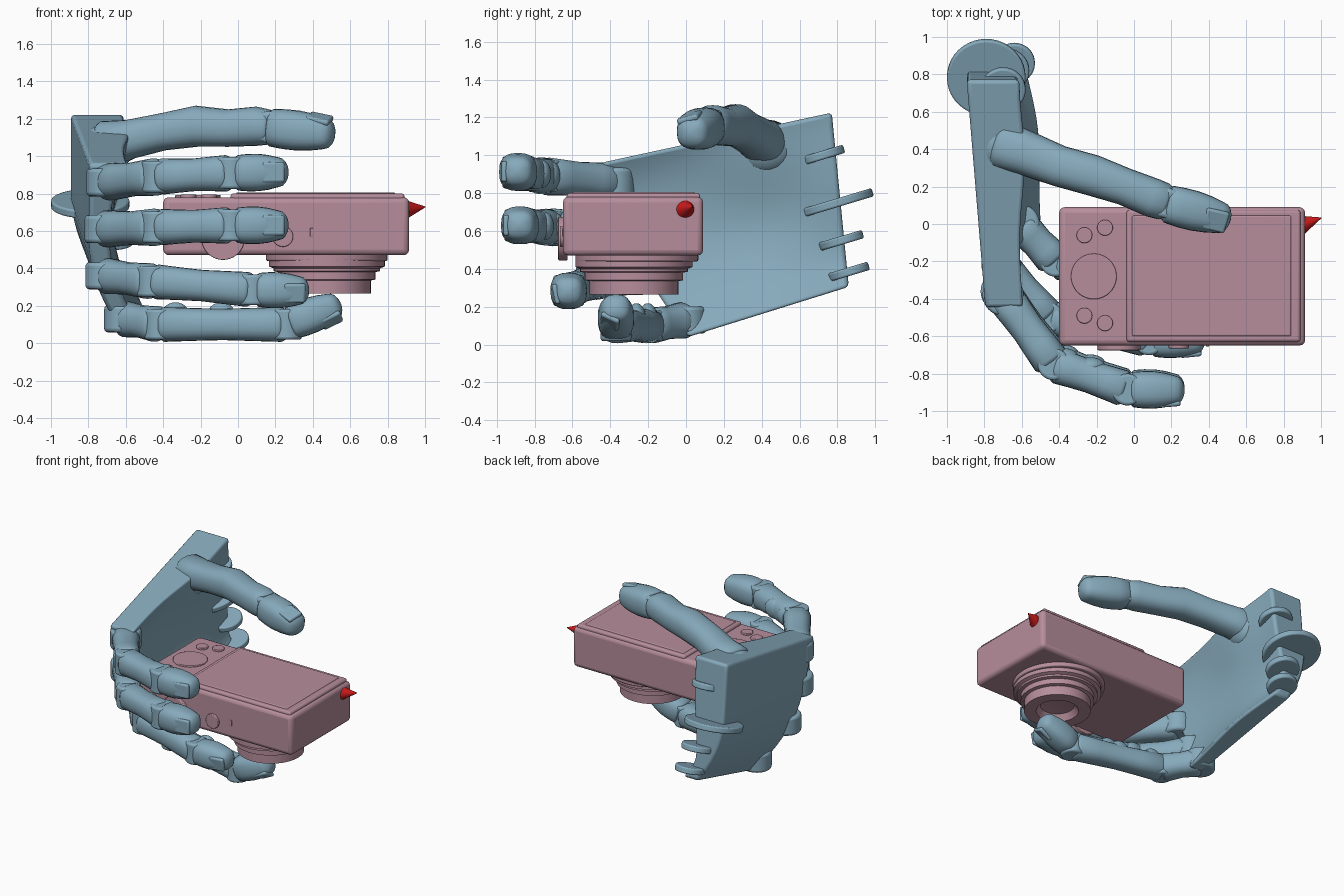
import bpy, bmesh, math
from mathutils import Vector as V, Matrix

if "Cube" in bpy.data.objects:
    bpy.data.objects.remove(bpy.data.objects["Cube"])


def material(name, rgb):
    m = bpy.data.materials.new(name)
    m.diffuse_color = (*rgb, 1)
    m.use_nodes = True
    m.node_tree.nodes["Principled BSDF"].inputs["Base Color"].default_value = m.diffuse_color
    return m


BLUE = material("blue", (0.24, 0.40, 0.50))
PINK = material("pink", (0.47, 0.27, 0.33))
RED = material("red", (0.6, 0.01, 0.01))


def finish(name, bm, mat, bevel=0, angle=35):
    bmesh.ops.recalc_face_normals(bm, faces=bm.faces)
    me = bpy.data.meshes.new(name)
    bm.to_mesh(me)
    bm.free()
    ob = bpy.data.objects.new(name, me)
    bpy.context.collection.objects.link(ob)
    me.materials.append(mat)
    if bevel:
        b = ob.modifiers.new("bevel", "BEVEL")
        b.width, b.segments = bevel, 3
    bpy.ops.object.select_all(action='DESELECT')
    ob.select_set(True)
    bpy.context.view_layer.objects.active = ob
    bpy.ops.object.shade_smooth_by_angle(angle=math.radians(angle))
    return ob


def loft(name, rings, mat, angle=35, bevel=0):
    bm = bmesh.new()
    vs = [[bm.verts.new(p) for p in r] for r in rings]
    n = len(vs[0])
    for a, b in zip(vs, vs[1:]):
        for i in range(n):
            bm.faces.new((a[i], a[(i + 1) % n], b[(i + 1) % n], b[i]))
    bm.faces.new(vs[0])
    bm.faces.new(vs[-1])
    return finish(name, bm, mat, bevel, angle)


def box(name, lo, hi, mat, bevel):
    lo, hi = V(lo), V(hi)
    bm = bmesh.new()
    bmesh.ops.create_cube(bm, size=1)
    for v in bm.verts:
        v.co = (lo + hi) / 2 + V(a * b for a, b in zip(v.co, hi - lo))
    return finish(name, bm, mat, bevel)


def disc(name, c, axis, r, h, mat, r2=None, bevel=0):
    bm = bmesh.new()
    m = Matrix.Translation(c) @ V(axis).to_track_quat('Z', 'Y').to_matrix().to_4x4()
    bmesh.ops.create_cone(bm, cap_ends=True, segments=40, radius1=r,
                          radius2=r if r2 is None else r2, depth=h, matrix=m)
    return finish(name, bm, mat, bevel)


def ellipsoid(name, c, size, mat):
    bm = bmesh.new()
    m = Matrix.Translation(c) @ Matrix.Diagonal((*size, 1))
    bmesh.ops.create_uvsphere(bm, u_segments=24, v_segments=14, radius=1, matrix=m)
    return finish(name, bm, mat, angle=60)


def tube(name, pts, radii, up=(0, 0, 1), ends=(0.4, 0.4), sq=2.4, n=24):
    """Rounded-end tube; radii are (side, up) pairs, ends are cap lengths."""
    pts = [V(p) for p in pts]
    st = []
    for i, p in enumerate(pts):
        t = (pts[min(i + 1, len(pts) - 1)] - pts[max(i - 1, 0)]).normalized()
        st.append((p, t, *radii[i]))

    def cap(s, sign, e):
        p, t, a, b = s
        return [(p + t * sign * e * a * math.sin(w), t, a * math.cos(w), b * math.cos(w))
                for w in map(math.radians, (25, 45, 65, 82))]
    st = cap(st[0], -1, ends[0])[::-1] + st + cap(st[-1], 1, ends[1])
    rings = []
    for p, t, a, b in st:
        s = V(up).cross(t).normalized()
        u = t.cross(s)
        ring = []
        for k in range(n):
            c, d = math.cos(k * math.tau / n), math.sin(k * math.tau / n)
            ring.append(p + s * a * math.copysign(abs(c) ** (2 / sq), c)
                        + u * b * math.copysign(abs(d) ** (2 / sq), d))
        rings.append(ring)
    return loft(name, rings, BLUE, angle=50)


def finger(name, joints, r, back):
    k, p1, p2, tip = [V(j) for j in joints]
    disc(name + "_knuckle", k, (0, 0, 1), r * 1.1, r * 1.5, BLUE, bevel=.02)
    waist = (1, .94, .9, .95, 1.0)
    for part, a, b, s in (("_proximal", k, p1, 1), ("_middle", p1, p2, .97)):
        d = (b - a).normalized()
        a2, b2 = a + d * r * .3, b - d * r * .3
        tube(name + part, [a2.lerp(b2, i / 4) for i in range(5)],
             [(r * w * s, r * w * s) for w in waist])
    # pin joints, soft pads, fingertip and nail
    for j, p in (("_first_joint", p1), ("_second_joint", p2)):
        disc(name + j, p, (0, 0, 1), r * .85, r * 1.7, BLUE, bevel=.015)
    inner = -V(back).normalized()
    for i, f in enumerate((.14, .5)):
        ellipsoid(f"{name}_pad_{i}", p1.lerp(p2, f) + inner * r * .55, (r * .8, r * .5, r * .75), BLUE)
    fingertip(name, p2, tip, r, back)


def fingertip(name, a, tip, r, back):
    a, tip = V(a), V(tip)
    d = (tip - a).normalized()
    a2, b2 = a + d * r * .35, tip - d * r * .55
    tube(name + "_tip", [a2.lerp(b2, i / 4) for i in range(5)],
         [(r * w, r * w) for w in (.95, 1, 1, .93, .8)], ends=(.3, .7), sq=2.6)
    b = (V(back) - d * V(back).dot(d)).normalized()
    rot = Matrix((d, b.cross(d), b)).transposed().to_4x4()
    bm = bmesh.new()
    bmesh.ops.create_cube(bm, size=1, matrix=Matrix.Translation(tip - d * r * .8 + b * r * .74)
                          @ rot @ Matrix.Rotation(.1, 4, 'Y')
                          @ Matrix.Diagonal((r * 1.2, r * 1.1, r * .3, 1)))
    finish(name + "_nail", bm, BLUE, bevel=.013)


# --- camera body, screen and controls
box("camera_body", (-.40, -.65, .47), (.915, .09, .78), PINK, .03)
box("screen_frame", (-.04, -.63, .74), (.89, .075, .80), PINK, .015)
box("screen_panel", (-.01, -.60, .76), (.84, .045, .806), PINK, .008)
disc("control_dial", (-.215, -.28, .782), (0, 0, 1), .122, .02, PINK, bevel=.005)
for i, (x, y) in enumerate(((-.265, -.06), (-.155, -.02), (-.265, -.49), (-.155, -.53))):
    disc(f"button_{i}", (x, y, .782), (0, 0, 1), .042, .025, PINK, bevel=.005)
disc("mode_dial", (-.08, -.65, .56), (0, 1, 0), .115, .05, PINK, bevel=.005)
disc("shutter_button", (.24, -.65, .57), (0, 1, 0), .055, .03, PINK, bevel=.005)
box("power_slot", (.385, -.655, .57), (.402, -.64, .615), PINK, .003)
disc("lens_mount", (.475, -.26, .465), (0, 0, 1), .325, .05, PINK, bevel=.008)

# --- stepped lens barrel with a recessed front
profile = [(.31, .48), (.31, .41), (.285, .40), (.285, .385), (.26, .38), (.26, .34),
           (.235, .335), (.235, .265), (.15, .265), (.12, .31), (.06, .318), (.004, .32)]
loft("lens_barrel", [[(.475 + r * math.cos(a), -.275 + r * math.sin(a), z)
                      for a in (i * math.tau / 48 for i in range(48))] for r, z in profile], PINK)

# --- red tip on the side of the camera
disc("red_cone", (.95, .015, .722), (1, .35, .12), .05, .11, RED, r2=.002)
ellipsoid("red_cone_base", (.90, 0, .715), (.03, .05, .05), RED)


# --- palm: a curled slab lofted from wrist (s=0) to knuckles (s=1)
def bump(s, t, s0, t0, w):
    return math.exp(-((s - s0) ** 2 + (t - t0) ** 2) / w ** 2)


def palm_point(s, t, inner):
    y = (1 - s) * (.77 + .09 * t) + s * (-.45 + .46 * t - .06 * math.sin(math.pi * t))
    z = (1 - s) * (1.225 - .92 * t) + s * (.96 - .92 * t)
    x = -.895 + .10 * s + .19 * max(0, (t - .45) / .55) ** 2
    if inner:
        rim = max(0, 1 - 2 * t) ** 3
        x += (.11 + .15 * (1 - s) ** 2 * math.sin(math.pi * min(1, t + .15))
              + .10 * rim + .06 * bump(s, t, .35, .15, .25) + .05 * bump(s, t, .4, .95, .4))
    return x, y, z


N = 16
loft("palm", [[palm_point(i / 12, j / N, False) for j in range(N + 1)]
              + [palm_point(i / 12, 1 - j / N, True) for j in range(N + 1)]
              for i in range(13)], BLUE, bevel=.022)

# --- thumb socket
ellipsoid("thumb_mound", (-.71, .42, 1.03), (.14, .16, .14), BLUE)

# --- wrist hinge plates
for i, (y, z, x, r) in enumerate(((.785, .745, -.79, .21), (.82, .55, -.68, .12),
                                  (.86, .385, -.64, .11), (.72, 1.00, -.70, .12))):
    disc(f"wrist_hinge_{i}", (x, y, z), (0, -.3, 1), r, .045, BLUE, bevel=.01)

# --- fingers
finger("index_finger", ((-.70, -.38, .86), (-.43, -.75, .89), (-.035, -.885, .91), (.27, -.89, .915)),
       .1, (0, -1, 0))
finger("middle_finger", ((-.71, -.36, .61), (-.43, -.73, .62), (-.035, -.875, .63), (.27, -.88, .63)),
       .1, (0, -1, 0))
finger("ring_finger", ((-.71, -.22, .36), (-.46, -.50, .33), (.08, -.62, .285), (.38, -.62, .28)),
       .096, (0, -1, -.2))
finger("little_finger", ((-.61, .0, .13), (-.42, -.20, .10), (.26, -.37, .10), (.55, -.37, .21)),
       .096, (.2, -.5, -1))

# --- thumb
tube("thumb_base", [(-.70, .42, 1.06), (-.58, .38, 1.09), (-.40, .31, 1.13), (-.22, .26, 1.16),
                    (-.05, .20, 1.15), (.10, .14, 1.16), (.16, .12, 1.155)],
     [(.13, .13), (.12, .105), (.11, .10), (.11, .11), (.10, .10), (.105, .105), (.10, .095)])
disc("thumb_joint", (.18, .11, 1.155), (.3, 1, 0), .085, .16, BLUE, bevel=.02)
fingertip("thumb", (.15, .115, 1.155), (.515, .02, 1.115), .107, (.1, -.3, 1))
